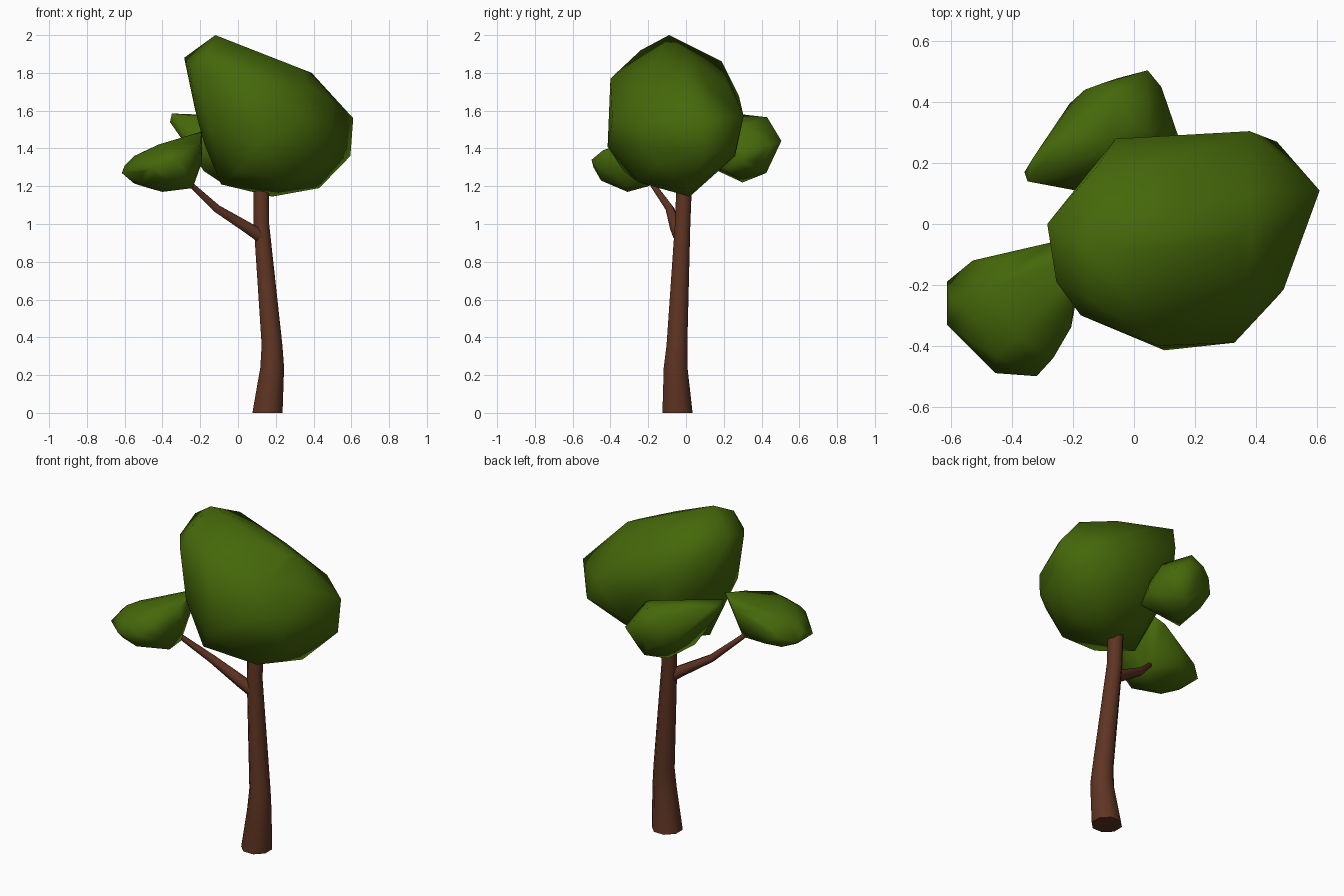
import bpy, bmesh, math
from mathutils import Vector, Matrix


def material(name, rgb):
    m = bpy.data.materials.new(name)
    m.diffuse_color = (*rgb, 1)
    return m


bark = material("bark brown", (0.112, 0.034, 0.016))
leaf = material("leaf green", (0.06, 0.138, 0.003))


def finish(bm, name, mat, angle):
    bmesh.ops.recalc_face_normals(bm, faces=bm.faces)
    me = bpy.data.meshes.new(name)
    bm.to_mesh(me)
    bm.free()
    me.materials.append(mat)
    ob = bpy.data.objects.new(name, me)
    bpy.context.collection.objects.link(ob)
    bpy.ops.object.select_all(action='DESELECT')
    ob.select_set(True)
    bpy.context.view_layer.objects.active = ob
    bpy.ops.object.shade_smooth_by_angle(angle=math.radians(angle))
    return ob


def tube(name, path, sides, level=False):
    """Tapered tube through (x, y, z, radius) stations."""
    bm = bmesh.new()
    pts = [Vector(p[:3]) for p in path]
    rings = []
    for i, p in enumerate(path):
        axis = pts[min(i + 1, len(pts) - 1)] - pts[max(i - 1, 0)]
        if level:
            axis = Vector((0, 0, 1))
        u = axis.cross(Vector((0, 1, 0))).normalized()
        v = axis.cross(u).normalized()
        ring = []
        for k in range(sides):
            a = 2 * math.pi * (k + 0.5) / sides
            r = p[3] * 1.08
            ring.append(bm.verts.new(pts[i] + r * (u * math.cos(a) + v * math.sin(a))))
        rings.append(ring)
    for a, b in zip(rings, rings[1:]):
        for k in range(sides):
            n = (k + 1) % sides
            bm.faces.new((a[k], a[n], b[n], b[k]))
    bm.faces.new(rings[0])
    bm.faces.new(rings[-1])
    return finish(bm, name, bark, 60)


def foliage(name, points, centre, size, tilt):
    """Faceted leaf mass: hull of outline points filled by a tilted ellipsoid."""
    bm = bmesh.new()
    mat = (Matrix.Translation(centre) @ Matrix.Rotation(math.radians(tilt), 4, 'Y')
           @ Matrix.Diagonal((*size, 1)))
    bmesh.ops.create_icosphere(bm, subdivisions=2, radius=1, matrix=mat)
    bmesh.ops.delete(bm, geom=bm.edges[:], context='EDGES_FACES')
    for p in points:
        bm.verts.new(p)
    bmesh.ops.convex_hull(bm, input=bm.verts[:])
    loose = [v for v in bm.verts if not v.link_faces]
    bmesh.ops.delete(bm, geom=loose, context='VERTS')
    return finish(bm, name, leaf, 80)


# Trunk and side branch
tube("trunk", [(0.156, -0.045, 0, 0.08), (0.181, -0.055, 0.24, 0.063),
               (0.18, -0.048, 0.36, 0.055), (0.124, -0.018, 1.0, 0.041),
               (0.122, -0.01, 1.2, 0.041), (0.125, -0.005, 1.3, 0.035)], 8, True)
tube("branch", [(0.12, -0.03, 0.935, 0.036), (0.06, -0.05, 0.975, 0.032),
                (-0.11, -0.085, 1.08, 0.022), (-0.24, -0.17, 1.20, 0.015),
                (-0.30, -0.21, 1.26, 0.012)], 6)

# Main crown
foliage("main_crown", [
    (-0.12, -0.09, 2.0), (-0.285, 0, 1.88), (0.39, 0, 1.80), (0.61, 0.11, 1.56),
    (0.595, 0.1, 1.36), (0.43, 0, 1.19), (0.18, 0.02, 1.145), (0.38, 0.305, 1.57),
    (-0.06, 0.28, 1.68), (-0.12, 0.19, 1.86), (0.08, -0.40, 1.77),
    (0.10, -0.415, 1.41), (0.33, -0.39, 1.55), (-0.175, -0.30, 1.80),
    (-0.255, -0.19, 1.83), (-0.15, -0.24, 1.92), (0.47, -0.24, 1.42),
    (-0.09, -0.1, 1.21), (0, -0.33, 1.28), (0.3, -0.25, 1.22),
    (0.47, 0.27, 1.42), (0.02, 0.19, 1.30), (0.27, 0.26, 1.36),
    (-0.20, -0.05, 1.5), (-0.15, -0.28, 1.5)],
    (0.16, -0.05, 1.535), (0.41, 0.33, 0.332), 33)

# Lower crown on the branch
foliage("branch_crown", [
    (-0.615, -0.19, 1.27), (-0.615, -0.33, 1.27), (-0.60, -0.25, 1.31),
    (-0.53, -0.12, 1.30), (-0.55, -0.28, 1.36), (-0.4, -0.27, 1.42),
    (-0.455, -0.49, 1.30), (-0.32, -0.50, 1.34), (-0.265, -0.44, 1.39),
    (-0.2, -0.27, 1.44), (-0.19, -0.1, 1.49), (-0.27, -0.06, 1.43),
    (-0.24, -0.2, 1.2), (-0.24, -0.31, 1.19), (-0.40, -0.31, 1.17),
    (-0.55, -0.25, 1.22), (-0.36, -0.45, 1.23), (-0.19, -0.25, 1.33),
    (-0.4, -0.15, 1.25)],
    (-0.39, -0.28, 1.31), (0.2, 0.19, 0.115), -15)

# Rear crown
foliage("rear_crown", [
    (-0.36, 0.17, 1.54), (-0.35, 0.14, 1.585), (-0.33, 0.22, 1.56),
    (-0.22, 0.3, 1.58), (-0.11, 0.46, 1.5), (-0.05, 0.43, 1.565),
    (0.045, 0.505, 1.44), (0.09, 0.45, 1.42), (0.145, 0.29, 1.33),
    (-0.19, 0.11, 1.42), (-0.02, 0.425, 1.27), (-0.09, 0.30, 1.22),
    (-0.18, 0.17, 1.28), (0.05, 0.3, 1.53), (0.12, 0.2, 1.29),
    (-0.05, 0.48, 1.4), (-0.3, 0.2, 1.46)],
    (-0.06, 0.32, 1.41), (0.19, 0.15, 0.15), 25)
